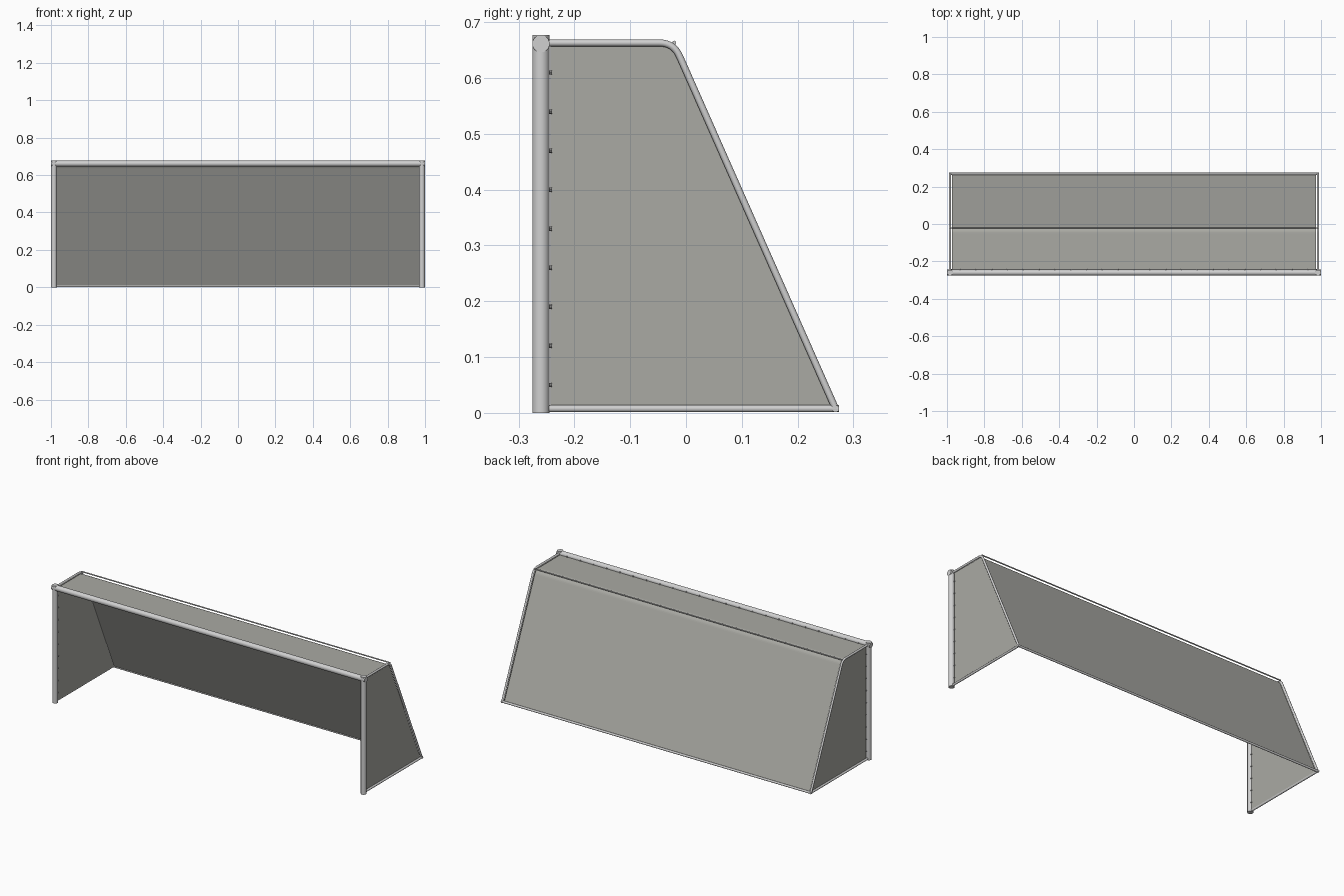
import bpy, math
from mathutils import Vector

cube = bpy.data.objects.get("Cube")
if cube:
    bpy.data.objects.remove(cube)


def material(name, rgb):
    m = bpy.data.materials.new(name)
    m.use_nodes = True
    m.diffuse_color = (*rgb, 1)
    m.node_tree.nodes["Principled BSDF"].inputs["Base Color"].default_value = (*rgb, 1)
    return m


frame_paint = material("frame_light_grey", (0.63, 0.63, 0.63))
net_cloth = material("net_grey", (0.40, 0.40, 0.37))
clip_plastic = material("clip_grey", (0.35, 0.35, 0.35))


def mesh_object(name, verts, faces, mat):
    me = bpy.data.meshes.new(name)
    me.from_pydata(verts, [], faces)
    me.materials.append(mat)
    ob = bpy.data.objects.new(name, me)
    bpy.context.collection.objects.link(ob)
    return ob


def smooth(ob):
    bpy.ops.object.select_all(action="DESELECT")
    ob.select_set(True)
    bpy.context.view_layer.objects.active = ob
    bpy.ops.object.shade_smooth_by_angle(angle=math.radians(40))


def rod(name, a, b, r, mat=frame_paint, sides=24):
    a, b = Vector(a), Vector(b)
    bpy.ops.mesh.primitive_cylinder_add(vertices=sides, radius=r, depth=(b - a).length,
                                        location=(a + b) / 2)
    ob = bpy.context.object
    ob.name = name
    ob.rotation_euler = (b - a).to_track_quat("Z", "Y").to_euler()
    ob.data.materials.append(mat)
    smooth(ob)
    return ob


def bent_tube(name, points, r):
    cu = bpy.data.curves.new(name, "CURVE")
    cu.dimensions = "3D"
    cu.bevel_depth = r
    cu.bevel_resolution = 4
    cu.use_fill_caps = True
    sp = cu.splines.new("POLY")
    sp.points.add(len(points) - 1)
    for p, co in zip(sp.points, points):
        p.co = (*co, 1)
    ob = bpy.data.objects.new(name, cu)
    bpy.context.collection.objects.link(ob)
    ob.data.materials.append(frame_paint)
    bpy.ops.object.select_all(action="DESELECT")
    ob.select_set(True)
    bpy.context.view_layer.objects.active = ob
    bpy.ops.object.convert(target="MESH")
    smooth(bpy.context.object)


R, r = 0.0155, 0.0062          # post and tube radii
POST_X, POST_Y, BAR_Z = 0.984, -0.26, 0.6615
TUBE_X, TOP_Z, LOW_Z = 0.984, 0.663, 0.0075
BACK_Y, NET_Y = 0.268, -0.243

# Side profile of the rear frame, with a rounded upper bend
corner = Vector((-0.022, TOP_Z))
start = corner + Vector((-0.026, 0))
end = corner + (Vector((BACK_Y, LOW_Z)) - corner).normalized() * 0.026
bend = [start * (1 - t) ** 2 + corner * 2 * t * (1 - t) + end * t ** 2
        for t in [i / 8 for i in range(9)]]
profile = [Vector((POST_Y, TOP_Z))] + bend + [Vector((BACK_Y, LOW_Z))]

# Front frame
rod("crossbar", (-1, POST_Y, BAR_Z), (1, POST_Y, BAR_Z), R)
for side, s in (("left", 1), ("right", -1)):
    rod(side + "_post", (s * POST_X, POST_Y, 0), (s * POST_X, POST_Y, 0.677), R)
    bent_tube(side + "_side_tube", [(s * TUBE_X, p.x, p.y) for p in profile], r)
    rod(side + "_ground_tube", (s * TUBE_X, POST_Y, LOW_Z),
        (s * TUBE_X, BACK_Y + r, LOW_Z), r)

# Rear cross tubes
rod("rear_ground_tube", (-0.99, BACK_Y, LOW_Z), (0.99, BACK_Y, LOW_Z), r)
rod("rear_top_tube", (-TUBE_X, -0.021, 0.6635), (TUBE_X, -0.021, 0.6635), 0.0035, sides=12)

# Net panels, slightly inside the frame
NX = 0.974
outline = [Vector((NET_Y, TOP_Z - 0.003))] + [p - Vector((0.002, 0.003)) for p in bend]
outline.append(Vector((BACK_Y - 0.004, LOW_Z)))
for side, s in (("left", 1), ("right", -1)):
    pts = [(s * (NX + 0.004), p.x, p.y) for p in outline]
    pts.append((s * (NX + 0.004), NET_Y, LOW_Z))
    mesh_object(side + "_side_net", pts, [tuple(range(len(pts)))], net_cloth)
n = len(outline)
sheet = [(s * NX, p.x, p.y) for s in (-1, 1) for p in outline]
mesh_object("top_and_back_net", sheet,
            [(i, n + i, n + i + 1, i + 1) for i in range(n - 1)], net_cloth)

# Net clips along the crossbar and posts
CLIPS, POST_CLIPS = 23, 9
for i in range(CLIPS):
    x = -0.93 + 1.86 * i / (CLIPS - 1)
    rod("crossbar_clip", (x, POST_Y + 0.012, BAR_Z), (x, NET_Y + 0.003, BAR_Z),
        0.004, clip_plastic, 8)
for side, s in (("left", 1), ("right", -1)):
    for i in range(POST_CLIPS):
        z = 0.05 + 0.56 * i / (POST_CLIPS - 1)
        x = s * (NX + 0.004)
        rod(side + "_post_clip", (x, POST_Y + 0.012, z), (x, NET_Y + 0.003, z),
            0.004, clip_plastic, 8)
